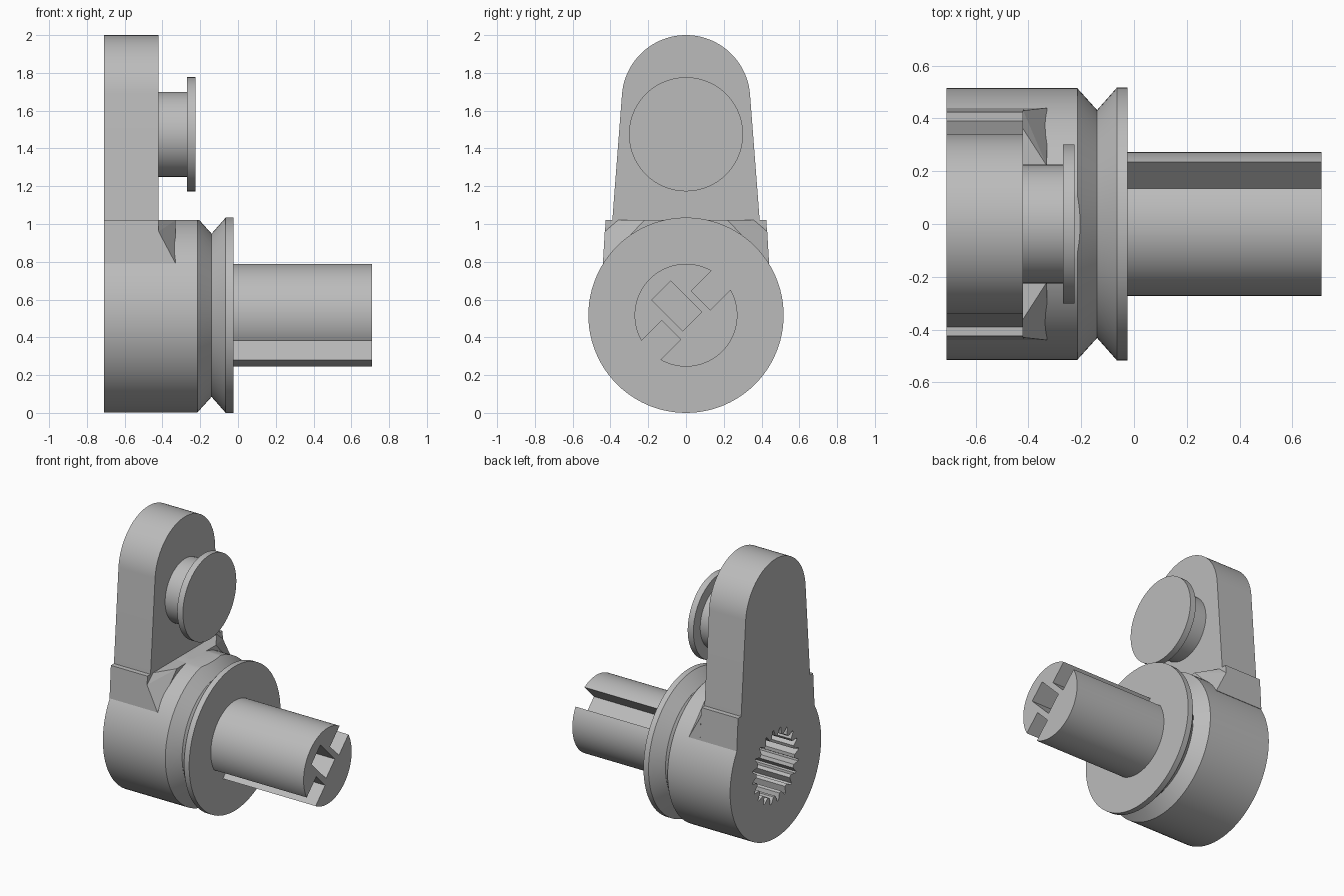
import bpy, bmesh, math
from mathutils import Matrix, Vector

if "Cube" in bpy.data.objects:
    bpy.data.objects.remove(bpy.data.objects["Cube"])

grey = bpy.data.materials.new("plain grey")
grey.use_nodes = True
grey.diffuse_color = (0.5, 0.5, 0.5, 1)
grey.node_tree.nodes["Principled BSDF"].inputs["Base Color"].default_value = (0.5, 0.5, 0.5, 1)

AXIS = 0.517          # height of the main axis
BACK, FACE = -0.71, -0.42   # arm thickness along x


def finish(name, bm):
    bmesh.ops.remove_doubles(bm, verts=bm.verts, dist=1e-5)
    bmesh.ops.recalc_face_normals(bm, faces=bm.faces)
    mesh = bpy.data.meshes.new(name)
    bm.to_mesh(mesh)
    bm.free()
    mesh.materials.append(grey)
    ob = bpy.data.objects.new(name, mesh)
    bpy.context.collection.objects.link(ob)
    return ob


def lathe(name, profile, z, steps=96):
    """Spin (x, radius) points around a line along x at height z."""
    bm = bmesh.new()
    rings = []
    for x, r in profile:
        rings.append([bm.verts.new((x, r * math.cos(2 * math.pi * i / steps),
                                    z + r * math.sin(2 * math.pi * i / steps)))
                      for i in range(steps)])
    for a, b in zip(rings, rings[1:]):
        for i in range(steps):
            j = (i + 1) % steps
            bm.faces.new((a[i], a[j], b[j], b[i]))
    bm.faces.new(rings[0])
    bm.faces.new(rings[-1])
    return finish(name, bm)


def prism(name, outline, x0, x1):
    """Extrude a (y, z) outline along x."""
    bm = bmesh.new()
    face = bm.faces.new([bm.verts.new((x0, y, z)) for y, z in outline])
    out = bmesh.ops.extrude_face_region(bm, geom=[face])
    moved = [v for v in out["geom"] if isinstance(v, bmesh.types.BMVert)]
    bmesh.ops.translate(bm, verts=moved, vec=(x1 - x0, 0, 0))
    return finish(name, bm)


def slanted_box(name, u, v, du, dv, x0, x1):
    """Box turned 45 degrees about the main axis, centred at (u, v)."""
    turn = Matrix.Rotation(math.radians(45), 2)
    pts = [turn @ Vector((u + a * du / 2, v + b * dv / 2))
           for a, b in ((-1, -1), (1, -1), (1, 1), (-1, 1))]
    return prism(name, [(p.x, p.y + AXIS) for p in pts], x0, x1)


def cut(ob, cutter):
    mod = ob.modifiers.new("cut", "BOOLEAN")
    mod.operation = "DIFFERENCE"
    mod.solver = "EXACT"
    mod.object = cutter
    bpy.context.view_layer.objects.active = ob
    bpy.ops.object.modifier_apply(modifier=mod.name)
    bpy.data.objects.remove(cutter)


def smooth(ob):
    bpy.ops.object.select_all(action="DESELECT")
    ob.select_set(True)
    bpy.context.view_layer.objects.active = ob
    bpy.ops.object.shade_smooth_by_angle(angle=math.radians(25))


# Round hub with a V groove and a thin flange
hub = lathe("grooved_hub", [(BACK, 0.515), (-0.215, 0.515), (-0.14, 0.432),
                            (-0.065, 0.517), (-0.025, 0.517)], AXIS)
# Flat on top of the hub
cut(hub, prism("flat_cutter", [(-0.3, 1.02), (0.3, 1.02), (0.3, 1.2), (-0.3, 1.2)], -0.9, -0.14))

# Toothed socket in the back of the hub
teeth = 20
star = []
for i in range(teeth):
    for part, r in ((0.0, 0.215), (0.35, 0.215), (0.6, 0.262), (0.75, 0.262)):
        a = 2 * math.pi * (i + part) / teeth
        star.append((r * math.cos(a), AXIS + r * math.sin(a)))
cut(hub, prism("socket_cutter", star, -0.8, -0.33))

# Slotted shaft
shaft = lathe("slotted_shaft", [(-0.03, 0.272), (0.71, 0.272)], AXIS)
for side in (-1, 1):
    cut(shaft, slanted_box("slot_cutter", side * 0.26, 0, 0.3, 0.142, -0.025, 0.9))
cut(shaft, slanted_box("pocket_cutter", 0, 0.07, 0.142, 0.232, 0.4, 0.9))

# Tapered arm with a round top
arc = [(0.34 * math.cos(a), 1.66 + 0.34 * math.sin(a))
       for a in [math.radians(5 + 170 * i / 48) for i in range(49)]]
arm = prism("arm", [(-0.39, 1.02), (0.39, 1.02)] + arc, BACK, FACE)

# Shoulder under the arm
shoulder = prism("arm_shoulder", [(-0.44, 0.79), (0.44, 0.79), (0.425, 1.02), (-0.425, 1.02)],
                 BACK, FACE)

# Sloped fillet between the shoulder and the hub
bm = bmesh.new()
for s in (-1, 1):
    for x, y, z in ((FACE, 0.36, 1.02), (FACE, 0.43, 0.96), (FACE, 0.44, 0.79),
                    (-0.33, 0.22, 1.02), (-0.33, 0.44, 0.79)):
        bm.verts.new((x, s * y, z))
bmesh.ops.convex_hull(bm, input=bm.verts)
fillet = finish("shoulder_fillet", bm)

# Headed pin on the arm
pin = lathe("headed_pin", [(FACE, 0.225), (-0.27, 0.225), (-0.27, 0.302), (-0.225, 0.302)], 1.475)

for part in (hub, shaft, arm, pin):
    smooth(part)
